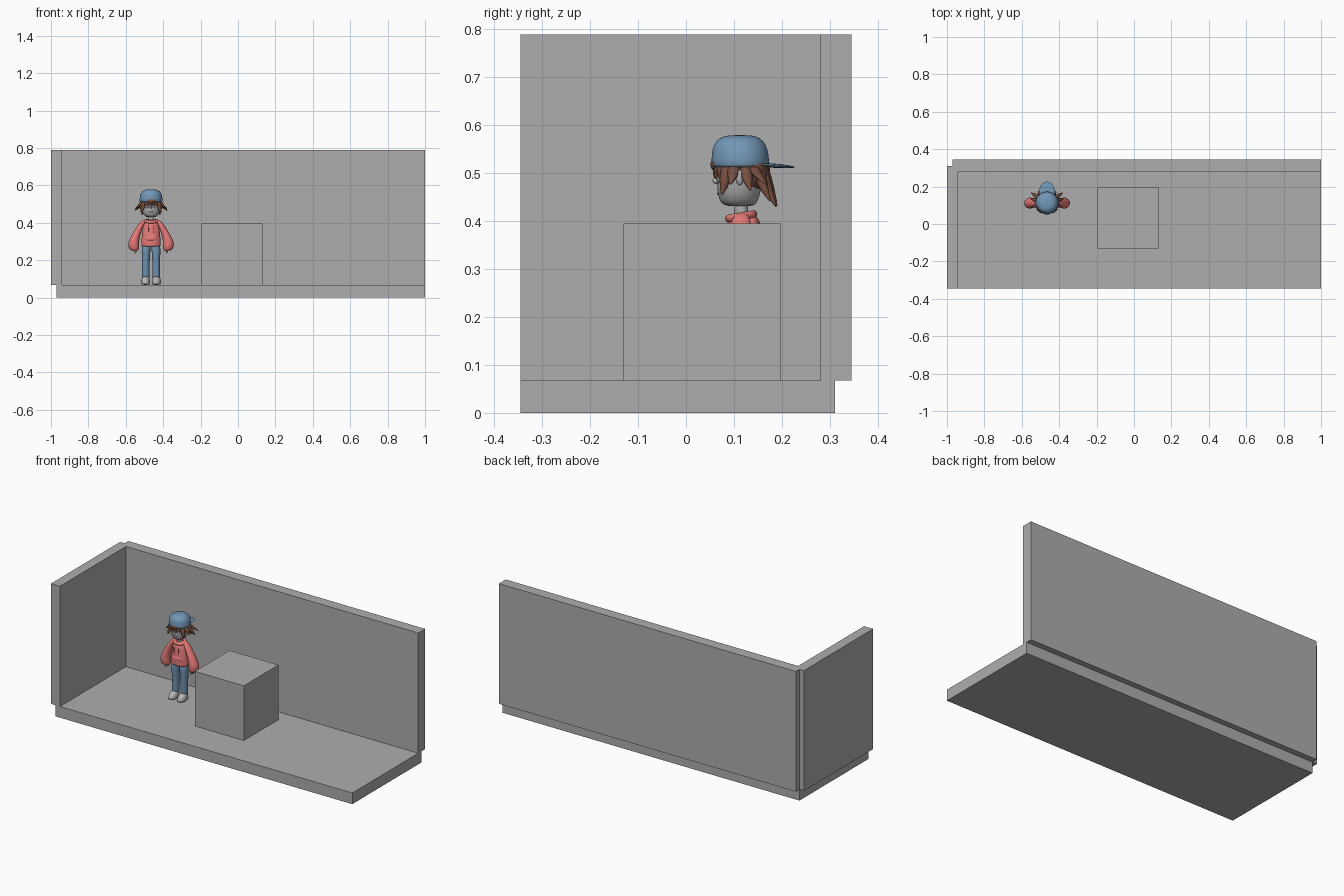
import bpy, bmesh, math
from mathutils import Matrix, Vector

old = bpy.data.objects.get("Cube")
if old:
    bpy.data.objects.remove(old, do_unlink=True)


def material(name, rgb):
    m = bpy.data.materials.new(name)
    m.use_nodes = True
    m.diffuse_color = (*rgb, 1)
    m.node_tree.nodes["Principled BSDF"].inputs["Base Color"].default_value = (*rgb, 1)
    return m


GREY = material("plain grey", (0.42, 0.42, 0.42))
SHOE = material("shoe grey", (0.46, 0.45, 0.44))
RED = material("coral red", (0.8, 0.2, 0.19))
BLUE = material("cap blue", (0.17, 0.31, 0.47))
DENIM = material("denim blue", (0.16, 0.29, 0.44))
BROWN = material("hair brown", (0.18, 0.075, 0.05))

ORIGIN = Vector((-0.465, 0.112, 0))  # where the figure stands


def finish(name, bm, mat, location=(0, 0, 0), smooth=True, subdivide=False):
    bmesh.ops.recalc_face_normals(bm, faces=bm.faces)
    mesh = bpy.data.meshes.new(name)
    bm.to_mesh(mesh)
    bm.free()
    mesh.materials.append(mat)
    if smooth:
        for p in mesh.polygons:
            p.use_smooth = True
        mesh.set_sharp_from_angle(angle=math.radians(50))
    ob = bpy.data.objects.new(name, mesh)
    ob.location = location
    bpy.context.collection.objects.link(ob)
    if subdivide:
        mod = ob.modifiers.new("Subdivision", "SUBSURF")
        mod.levels = mod.render_levels = 1
    return ob


def box(name, lo, hi, mat):
    """Box between two corners."""
    lo, hi = Vector(lo), Vector(hi)
    bm = bmesh.new()
    bmesh.ops.create_cube(bm, size=1, matrix=Matrix.Translation((lo + hi) / 2)
                          @ Matrix.Diagonal((*(hi - lo), 1)))
    return finish(name, bm, mat, smooth=False)


def loft(name, rings, mat, sides=16):
    """Skin through horizontal ellipses (x, y, z, rx, ry), relative to the figure."""
    bm = bmesh.new()
    loops = []
    for x, y, z, rx, ry in rings:
        turn = [2 * math.pi * i / sides for i in range(sides)]
        loops.append([bm.verts.new((x + rx * math.cos(a), y + ry * math.sin(a), z)) for a in turn])
    for a, b in zip(loops, loops[1:]):
        for i in range(sides):
            j = (i + 1) % sides
            bm.faces.new((a[i], a[j], b[j], b[i]))
    bm.faces.new(loops[0])
    bm.faces.new(loops[-1])
    return finish(name, bm, mat, ORIGIN, subdivide=True)


def ball(name, centre, radii, mat, tilt=0):
    """Ellipsoid, optionally tilted about x."""
    bm = bmesh.new()
    bmesh.ops.create_uvsphere(bm, u_segments=20, v_segments=12, radius=1,
                              matrix=Matrix.Translation(centre)
                              @ Matrix.Rotation(math.radians(tilt), 4, "X")
                              @ Matrix.Diagonal((*radii, 1)))
    return finish(name, bm, mat, ORIGIN)


# Room and block
box("floor", (-0.97, -0.345, 0), (1, 0.31, 0.067), GREY)
box("side_wall", (-1, -0.345, 0.067), (-0.94, 0.31, 0.788), GREY)
box("back_wall", (-0.97, 0.28, 0.067), (1, 0.345, 0.788), GREY)
box("block", (-0.195, -0.13, 0.067), (0.13, 0.198, 0.395), GREY)

# Legs, shoes, sleeves, hands and face parts, one per side
for side, s in (("left", 1), ("right", -1)):
    loft(side + "_trouser_leg", [
        (s * 0.028, 0.003, 0.1, 0.022, 0.024),
        (s * 0.028, 0.003, 0.112, 0.021, 0.023),
        (s * 0.028, 0.003, 0.18, 0.02, 0.023),
        (s * 0.027, 0.003, 0.25, 0.024, 0.029),
        (s * 0.025, 0.003, 0.29, 0.025, 0.03)], DENIM)
    loft(side + "_shoe", [
        (s * 0.029, -0.014, 0.067, 0.024, 0.042),
        (s * 0.029, -0.014, 0.082, 0.026, 0.043),
        (s * 0.029, -0.01, 0.1, 0.022, 0.034),
        (s * 0.028, 0.002, 0.116, 0.017, 0.02)], SHOE)
    loft(side + "_sleeve", [
        (s * 0.086, 0, 0.25, 0.018, 0.018),
        (s * 0.09, 0, 0.258, 0.026, 0.026),
        (s * 0.094, 0, 0.28, 0.031, 0.031),
        (s * 0.092, 0, 0.305, 0.028, 0.03),
        (s * 0.076, 0, 0.345, 0.022, 0.026),
        (s * 0.058, 0.002, 0.38, 0.018, 0.024),
        (s * 0.043, 0.003, 0.405, 0.016, 0.02),
        (s * 0.03, 0.004, 0.418, 0.008, 0.01)], RED)
    for i in range(3):
        ball(f"{side}_finger_{i + 1}", (s * 0.084, (i - 1) * 0.01, 0.248),
             (0.006, 0.006, 0.011), GREY)
    ball(side + "_ear", (s * 0.056, 0, 0.49), (0.007, 0.008, 0.016), GREY)
    ball(side + "_eye", (s * 0.019, -0.043, 0.487), (0.011, 0.005, 0.008), GREY)
    ball(side + "_eyebrow", (s * 0.02, -0.045, 0.502), (0.012, 0.004, 0.003), BROWN)
    loft(side + "_hood_string", [
        (s * 0.014, -0.034, 0.345, 0.003, 0.003),
        (s * 0.015, -0.034, 0.39, 0.003, 0.003)], RED, 8)

# Hooded top
loft("hooded_top", [
    (0, 0.003, 0.272, 0.05, 0.034),
    (0, 0.003, 0.277, 0.053, 0.037),
    (0, 0.003, 0.295, 0.052, 0.037),
    (0, 0.003, 0.3, 0.053, 0.038),
    (0, 0.003, 0.35, 0.047, 0.035),
    (0, 0.004, 0.395, 0.045, 0.032),
    (0, 0.005, 0.418, 0.028, 0.023)], RED, 20)
loft("front_pocket", [
    (0, -0.025, 0.302, 0.035, 0.013),
    (0, -0.023, 0.322, 0.032, 0.013),
    (0, -0.02, 0.34, 0.02, 0.011)], RED)
ball("hood_back", (0, 0.025, 0.39), (0.036, 0.018, 0.024), RED, 15)
bpy.ops.mesh.primitive_torus_add(major_segments=24, minor_segments=10, major_radius=0.025,
                                 minor_radius=0.009, location=ORIGIN + Vector((0, 0.003, 0.409)),
                                 rotation=(math.radians(10), 0, 0))
collar = bpy.context.object
collar.name = "hood_collar"
collar.scale.x = 1.2
collar.data.materials.append(RED)
for p in collar.data.polygons:
    p.use_smooth = True

# Neck, head and face
loft("neck", [(0, 0.003, z, 0.015, 0.015) for z in (0.4, 0.42, 0.45)], GREY)
loft("head", [
    (0, 0, 0.43, 0.022, 0.026),
    (0, -0.002, 0.436, 0.035, 0.038),
    (0, -0.002, 0.455, 0.047, 0.045),
    (0, 0, 0.485, 0.052, 0.048),
    (0, 0, 0.515, 0.052, 0.05),
    (0, 0, 0.54, 0.042, 0.042)], GREY, 20)
ball("nose", (0, -0.048, 0.484), (0.006, 0.009, 0.007), GREY)
ball("mouth", (0, -0.044, 0.457), (0.013, 0.004, 0.003), GREY)

# Hair: a mass on the back of the head, with locks flaring from under the cap
ball("hair_mass", (0, 0.017, 0.506), (0.056, 0.046, 0.05), BROWN)


def lock(name, angle, reach, tip, radius):
    a = math.radians(angle)
    c, s = math.cos(a), math.sin(a)
    top = 0.518
    rings = []
    for t, thick in ((0, 0.8), (0.3, 1), (0.6, 0.75), (0.85, 0.4), (1, 0.06)):
        r = 0.046 + (reach - 0.046) * t ** 1.5
        rings.append((c * r, s * r, top + (tip - top) * t, radius * thick, radius * thick))
    loft(name, rings, BROWN, 8)


for side, flip in (("left", 0), ("right", 1)):
    for i, (angle, reach, tip) in enumerate([(-35, 0.066, 0.452), (-14, 0.08, 0.475), (14, 0.092, 0.462),
                                             (33, 0.104, 0.475), (52, 0.08, 0.44), (72, 0.08, 0.428)]):
        lock(f"{side}_hair_lock_{i + 1}", 180 - angle if flip else angle, reach, tip, 0.015)
for i, angle in enumerate((-55, -72, -90, -108, -125)):
    lock(f"fringe_{i + 1}", angle, 0.051, 0.486, 0.011)
lock("back_hair_lock", 90, 0.078, 0.43, 0.017)

# Backwards cap
loft("cap_crown", [
    (0, 0.001, 0.51, 0.059, 0.059),
    (0, 0.001, 0.514, 0.062, 0.061),
    (0, 0.001, 0.54, 0.061, 0.06),
    (0, 0, 0.56, 0.055, 0.055),
    (0, 0, 0.574, 0.04, 0.042),
    (0, 0, 0.579, 0.02, 0.022)], BLUE, 24)
ball("cap_brim", (0, 0.057, 0.516), (0.043, 0.058, 0.0045), BLUE, -4)
ball("cap_opening_hair", (0, -0.053, 0.517), (0.022, 0.008, 0.012), BROWN)
